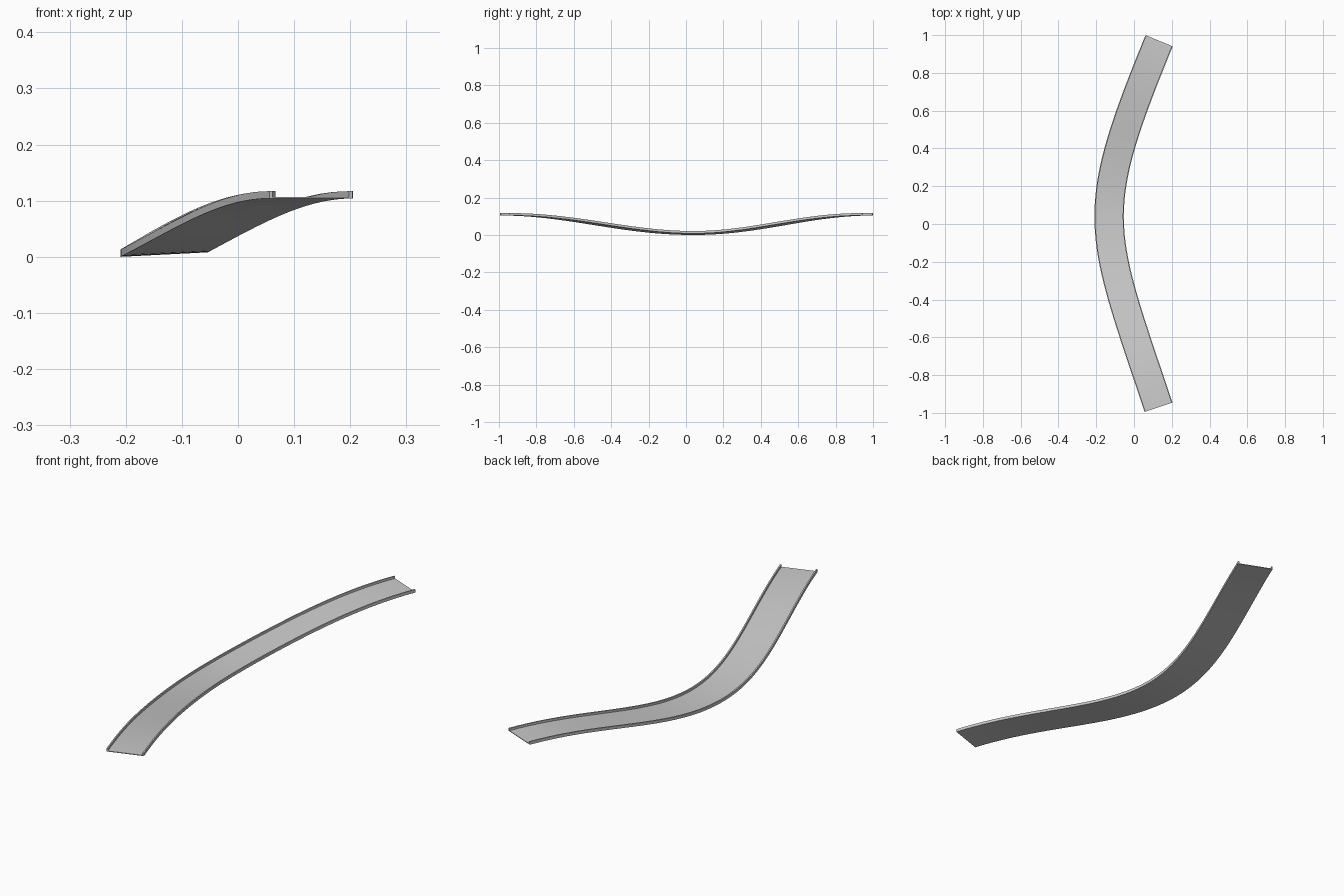
import bpy, bmesh, math
from mathutils import Vector

if "Cube" in bpy.data.objects:
    bpy.data.objects.remove(bpy.data.objects["Cube"])

STEPS = 64
HALF_W = 0.078      # half the track width
RISE = 0.104        # height of the ends above the middle
BANK = 0.008        # inner edge lift at the middle of the bend

# Plan curve of the track centre line (cubic Bezier)
P = [Vector(p) for p in ((0.133, 0.97), (-0.247, 0.045),
                         (-0.191, -0.015), (0.130, -0.97))]


def frame(t):
    """Centre point, direction towards the inner edge, height and bank at t."""
    u = 1 - t
    pos = u**3 * P[0] + 3*u*u*t * P[1] + 3*u*t*t * P[2] + t**3 * P[3]
    tan = (u*u * (P[1]-P[0]) + 2*u*t * (P[2]-P[1]) + t*t * (P[3]-P[2])).normalized()
    inner = Vector((-tan.y, tan.x))
    span = 0.93 if pos.y > 0.04 else 1.01
    dip = (1 + math.cos(math.pi * (pos.y - 0.04) / span)) / 2
    return pos, inner, RISE * (1 - dip), BANK * dip


def sweep(name, profile):
    """Sweep a closed (across, up) profile along the track."""
    bm = bmesh.new()
    rings = []
    for i in range(STEPS + 1):
        pos, inner, z, bank = frame(i / STEPS)
        ring = []
        for a, h in profile:
            xy = pos + inner * a
            lift = bank * (a + HALF_W) / (2 * HALF_W)
            ring.append(bm.verts.new((xy.x, xy.y, z + lift + h)))
        rings.append(ring)
    n = len(profile)
    for r, s in zip(rings, rings[1:]):
        for j in range(n):
            k = (j + 1) % n
            bm.faces.new((r[j], r[k], s[k], s[j]))
    bm.faces.new(rings[0])
    bm.faces.new(rings[-1])
    bmesh.ops.recalc_face_normals(bm, faces=bm.faces)
    mesh = bpy.data.meshes.new(name)
    bm.to_mesh(mesh)
    bm.free()
    obj = bpy.data.objects.new(name, mesh)
    bpy.context.collection.objects.link(obj)
    bpy.ops.object.select_all(action='DESELECT')
    obj.select_set(True)
    bpy.context.view_layer.objects.active = obj
    bpy.ops.object.shade_smooth_by_angle(angle=math.radians(30))
    return obj


WALL_T, WALL_H, FLOOR_T = 0.006, 0.013, 0.003
edge = HALF_W - WALL_T

# Flat road deck between the walls
sweep("road_deck", [(-edge, 0), (edge, 0), (edge, FLOOR_T), (-edge, FLOOR_T)])

# Low side walls along both edges
for name, side in (("outer_wall", -1), ("inner_wall", 1)):
    sweep(name, [(side * edge, 0), (side * HALF_W, 0),
                 (side * HALF_W, WALL_H), (side * edge, WALL_H)])
